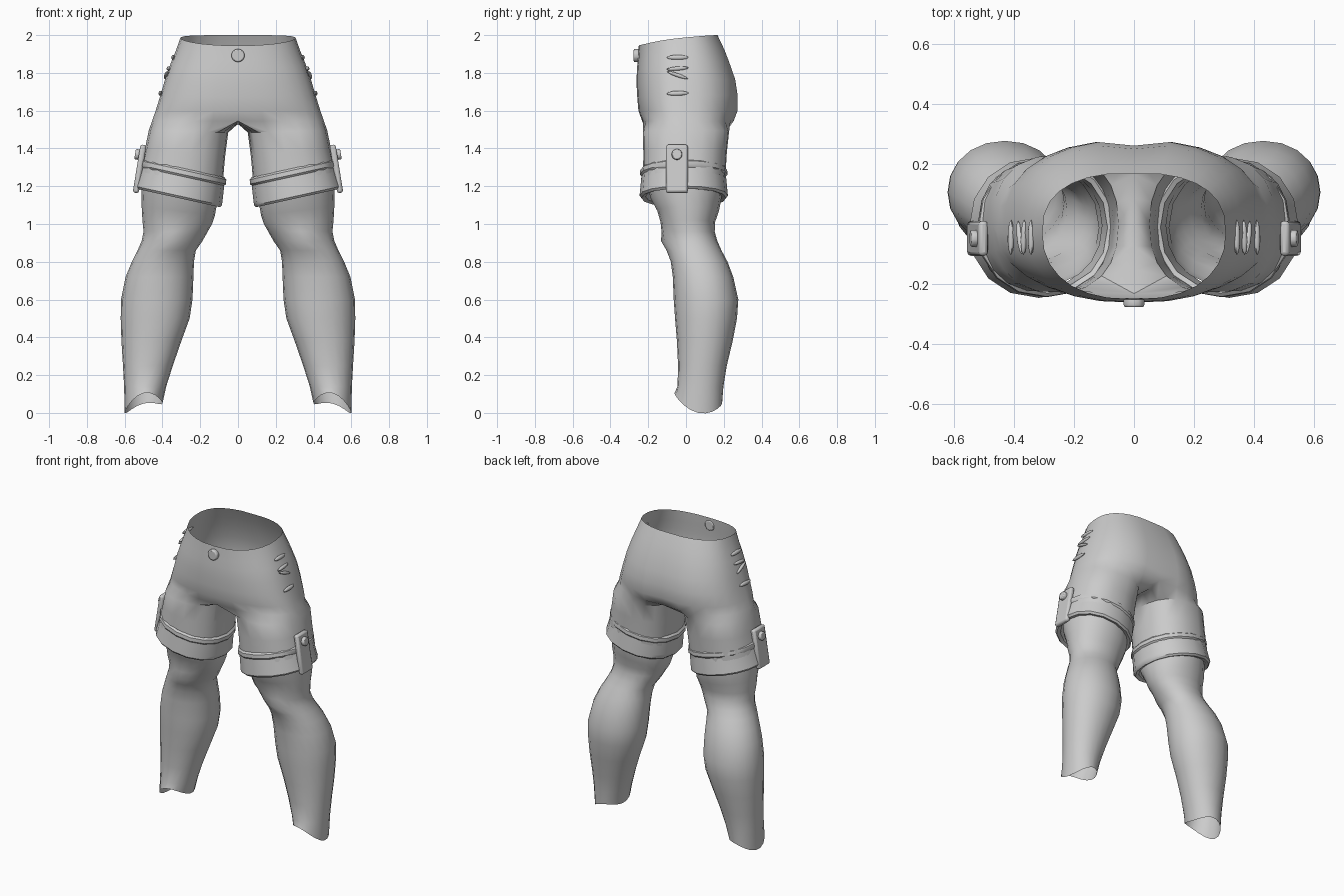
import bpy, bmesh
from math import sin, cos, pi, radians, exp
from mathutils import Matrix, Vector

if "Cube" in bpy.data.objects:
    bpy.data.objects.remove(bpy.data.objects["Cube"])


def spow(v, e):
    return (1 if v >= 0 else -1) * abs(v) ** e


def ring(cx, cy, rx, ry, z, slope=0.0, n=16, e=1.0):
    """Closed loop, tilted so that z rises with x."""
    pts = []
    for i in range(n):
        a = 2 * pi * i / n
        x = rx * spow(cos(a), e)
        pts.append((cx + x, cy + ry * spow(sin(a), e), z + slope * x))
    return pts


def finish(name, bm, bevel=0.0, angle=40):
    me = bpy.data.meshes.new(name)
    bm.to_mesh(me)
    bm.free()
    ob = bpy.data.objects.new(name, me)
    bpy.context.collection.objects.link(ob)
    bpy.ops.object.select_all(action='DESELECT')
    ob.select_set(True)
    bpy.context.view_layer.objects.active = ob
    bpy.ops.object.shade_smooth_by_angle(angle=radians(angle))
    if bevel:
        b = ob.modifiers.new("Bevel", 'BEVEL')
        b.width, b.segments = bevel, 2
    return ob


def mirror(ob):
    m = ob.modifiers.new("Mirror", 'MIRROR')
    m.merge_threshold = 0.001
    return ob


def loft(name, rings, close=False, angle=40):
    """Skin rings from top to bottom; shorter rings are open strips."""
    bm = bmesh.new()
    rows = [[bm.verts.new(p) for p in r] for r in rings]
    full = max(len(r) for r in rows)
    pairs = list(zip(rows, rows[1:]))
    if close:
        pairs.append((rows[-1], rows[0]))
    for a, b in pairs:
        n = min(len(a), len(b))
        for i in range(n if n == full else n - 1):
            j = (i + 1) % n
            bm.faces.new((a[i], b[i], b[j], a[j]))
    return mirror(finish(name, bm, angle=angle))


# Shorts: open half rings for the pelvis, a crotch strip, then closed leg rings
OUT, INN = 14, 6
pelvis = [  # z, half width, front y, back y, tilt, cleft depth
    (1.985, .305, -.250, .170, 1.0, .003),
    (1.910, .332, -.255, .207, 1.0, .006),
    (1.850, .357, -.260, .232, .8, .010),
    (1.760, .388, -.262, .266, .4, .016),
    (1.680, .411, -.258, .279, .2, .018),
    (1.600, .436, -.252, .279, .0, .018),
    (1.545, .455, -.232, .258, .0, .014)]
rings = []
for z, w, yf, yb, tilt, cleft in pelvis:
    pts = []
    for i in range(OUT + 1):
        a = -pi / 2 + pi * i / OUT
        s, c = sin(a), max(cos(a), 0)
        if i in (0, OUT):
            c = 0
        yc = -.03
        y = yc + (yb - yc) * s ** .78 if s > 0 else yc - (yc - yf) * (-s) ** .9
        if i == OUT:
            y -= cleft
        pts.append((w * c ** .82, y, z + tilt * (.0275 * s - .0125 * s * s)))
    rings.append(pts)
yf, yb = rings[-1][0][1], rings[-1][-1][1]
for k in range(1, INN):
    t = k / INN
    rings[-1].append((0, yb + (yf - yb) * t, 1.525 + .02 * t))
half = radians(134)
angles = [-half + 2 * half * i / OUT for i in range(OUT + 1)]
angles += [half + (2 * pi - 2 * half) * k / INN for k in range(1, INN)]
for z, cx, cy, rx, ry, slope in [(1.49, .262, 0, .210, .229, .03),
                                 (1.38, .280, -.005, .212, .222, .10),
                                 (1.23, .302, -.010, .218, .218, .22)]:
    pts = []
    for a in angles:
        x = rx * spow(cos(a), .85)
        pts.append((cx + x, cy + ry * spow(sin(a), .85), z + slope * x))
    rings.append(pts)
loft("shorts", rings)

# Rolled cuffs with a raised upper rim
cuff = [(1.285, .288, .200), (1.295, .288, .216), (1.285, .290, .228),
        (1.262, .293, .230), (1.252, .295, .222), (1.170, .312, .230),
        (1.150, .317, .232), (1.138, .318, .222), (1.145, .317, .200)]
loft("cuff", [ring(cx, -.012, r, r + .002, z, .22, 16, .93) for z, cx, r in cuff],
     close=True)

# Bare legs down to the notched ankle hem
stations = [  # z, inner x, outer x, front y, back y, slope
    (1.24, .105, .505, -.205, .195, .22),
    (1.14, .112, .512, -.190, .188, .18),
    (1.07, .122, .510, -.152, .175, .12),
    (1.01, .138, .506, -.133, .154, .06),
    (0.96, .160, .500, -.113, .152, .0),
    (0.91, .188, .510, -.103, .166, .0),
    (0.86, .223, .532, -.095, .188, .0),
    (0.80, .233, .562, -.080, .220, .0),
    (0.72, .236, .595, -.070, .250, .0),
    (0.60, .241, .619, -.065, .277, .0),
    (0.50, .256, .621, -.058, .270, .0),
    (0.38, .300, .617, -.048, .247, .0),
    (0.25, .345, .609, -.042, .216, .0),
    (0.14, .380, .603, -.045, .198, .0)]
legs = []
for z, x0, x1, y0, y1, s in stations:
    pts = ring((x0 + x1) / 2, (y0 + y1) / 2, (x1 - x0) / 2, (y1 - y0) / 2, z, s, 20, .95)
    # kneecap swelling on the front
    legs.append([(x, y - (.03 * exp(-((x - .35) / .075) ** 2 - ((zz - .92) / .055) ** 2)
                          if y < 0 else 0), zz) for x, y, zz in pts])
hem = []
for i in range(20):
    a = 2 * pi * i / 20
    hem.append((.50 + .10 * cos(a), .065 + .126 * sin(a),
                .051 - .026 * cos(2 * a) - .025 * cos(a) - .0275 * sin(a)))
legs.append(hem)
loft("leg", legs, angle=60)


def solid(name, kind, loc, size, rot, bevel=0.0):
    bm = bmesh.new()
    if kind == 'box':
        bmesh.ops.create_cube(bm, size=1)
    elif kind == 'disc':
        bmesh.ops.create_cone(bm, cap_ends=True, segments=10, radius1=.5, radius2=.5, depth=1)
    else:
        bmesh.ops.create_uvsphere(bm, u_segments=10, v_segments=6, radius=.5)
    m = Matrix.Translation(loc) @ rot @ Matrix.Diagonal(Vector(size).to_4d())
    bmesh.ops.transform(bm, matrix=m, verts=bm.verts)
    return finish(name, bm, bevel)


# Side straps and their studs
lean = Matrix.Rotation(-.16, 4, 'Y')
mirror(solid("cuff_strap", 'box', (.521, -.048, 1.292), (.032, .116, .258), lean, .012))
mirror(solid("strap_stud", 'disc', (.531, -.048, 1.368), (.058, .058, .028),
             lean @ Matrix.Rotation(pi / 2, 4, 'Y'), .006))

# Waist button
solid("waist_button", 'disc', (0, -.262, 1.892), (.072, .072, .03),
      Matrix.Rotation(pi / 2, 4, 'X'), .007)

# Raised slashes on the hips
for i, (x, z, tilt, h) in enumerate([(.343, 1.882, 0, .026), (.367, 1.823, .08, .022),
                                     (.380, 1.788, -.35, .02), (.410, 1.692, .03, .026)]):
    rot = Matrix.Rotation(-.3, 4, 'Y') @ Matrix.Rotation(tilt, 4, 'X')
    mirror(solid("hip_slash_%d" % (i + 1), 'ball', (x, -.045, z), (.022, .118, h), rot))
